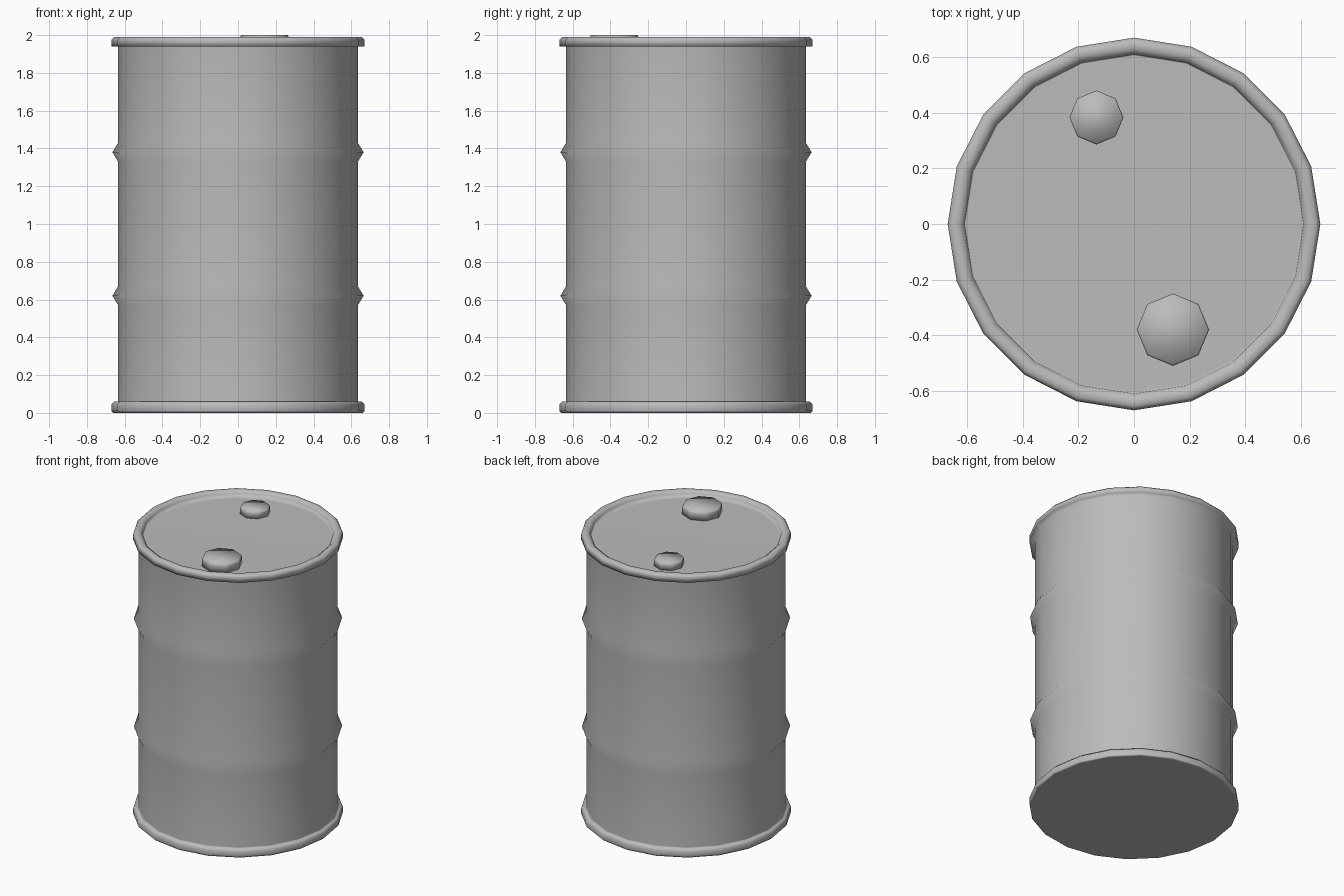
import bpy, bmesh, math

if "Cube" in bpy.data.objects:
    bpy.data.objects.remove(bpy.data.objects["Cube"], do_unlink=True)

grey = bpy.data.materials.new("drum grey")
grey.use_nodes = True
COLOUR = (0.5, 0.5, 0.5, 1)
grey.diffuse_color = COLOUR
grey.node_tree.nodes["Principled BSDF"].inputs["Base Color"].default_value = COLOUR


def lathe(name, profile, sides, location=(0, 0, 0), weighted=False):
    """Turn a (radius, height) profile around z; both ends are closed flat."""
    bm = bmesh.new()
    rings = []
    for r, z in profile:
        rings.append([bm.verts.new((r * math.cos(math.tau * i / sides),
                                    r * math.sin(math.tau * i / sides), z))
                      for i in range(sides)])
    for low, high in zip(rings, rings[1:]):
        for i in range(sides):
            j = (i + 1) % sides
            bm.faces.new((low[i], low[j], high[j], high[i]))
    bm.faces.new(rings[0][::-1])
    bm.faces.new(rings[-1])
    for face in bm.faces:
        face.smooth = True
    mesh = bpy.data.meshes.new(name)
    bm.to_mesh(mesh)
    bm.free()
    mesh.materials.append(grey)
    obj = bpy.data.objects.new(name, mesh)
    obj.location = location
    bpy.context.collection.objects.link(obj)
    if weighted:
        obj.modifiers.new("even shading", 'WEIGHTED_NORMAL')
    return obj


# Drum: bottom rim, wall with two pressed ridges, top rim, sunken lid
WALL, RIM = 0.635, 0.67
profile = [(0.66, 0), (RIM, 0.01), (RIM, 0.045), (0.655, 0.06), (WALL, 0.06)]
for z in (0.62, 1.38):
    profile += [(WALL, z - 0.05), (0.665, z), (WALL, z + 0.05)]
profile += [(WALL, 1.94), (RIM, 1.94), (RIM, 1.975), (0.655, 1.99),
            (0.63, 1.99), (0.61, 1.975), (0.605, 1.94)]
lathe("drum", profile, 20, weighted=True)

# Screw caps on the lid
for name, r, top, x, y in (("large_cap", 0.13, 2.0, 0.14, -0.38),
                           ("small_cap", 0.097, 1.988, -0.135, 0.383)):
    lathe(name, [(r, 1.935), (r, top - 0.012), (r * 0.95, top)], 8, (x, y, 0))
